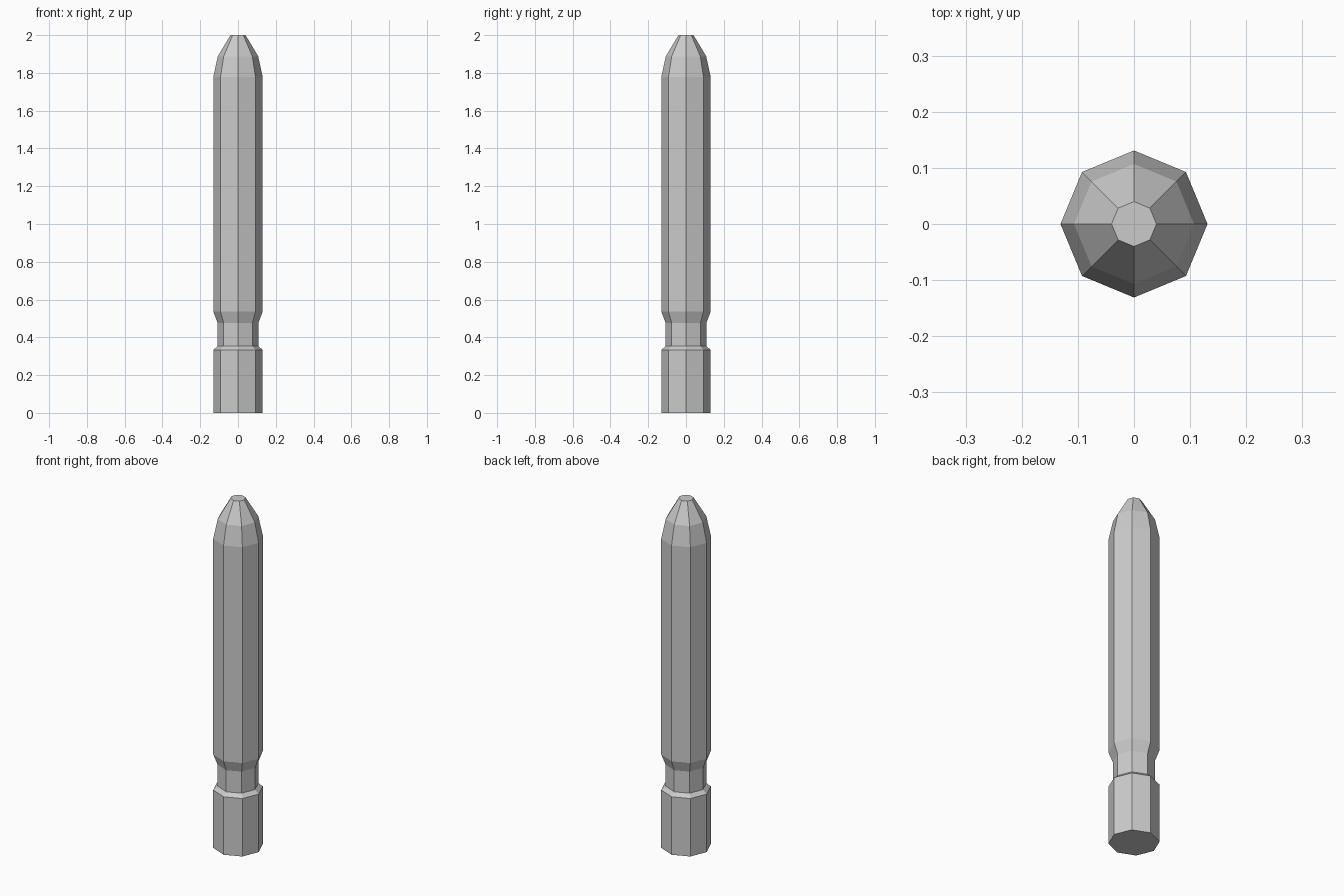
import bpy, bmesh, math

if "Cube" in bpy.data.objects:
    bpy.data.objects.remove(bpy.data.objects["Cube"])

SIDES = 8

# Profile of the bit: (radius, height) from base to tip
PROFILE = [
    (0.131, 0.0), (0.131, 0.333),     # shank base
    (0.108, 0.353), (0.108, 0.477),   # locking groove
    (0.131, 0.537), (0.131, 1.777),   # main shaft
    (0.107, 1.888), (0.04, 2.0),      # tapered tip
]


def lathe(name, profile, sides):
    bm = bmesh.new()
    rings = [[bm.verts.new((r * math.cos(2 * math.pi * i / sides),
                            r * math.sin(2 * math.pi * i / sides), z))
              for i in range(sides)] for r, z in profile]
    # Side walls
    for low, high in zip(rings, rings[1:]):
        for i in range(sides):
            j = (i + 1) % sides
            bm.faces.new((low[i], low[j], high[j], high[i]))
    # End caps
    bm.faces.new(rings[0][::-1])
    bm.faces.new(rings[-1])
    mesh = bpy.data.meshes.new(name)
    bm.to_mesh(mesh)
    bm.free()
    obj = bpy.data.objects.new(name, mesh)
    bpy.context.collection.objects.link(obj)
    return obj


lathe("driver_bit", PROFILE, SIDES)
